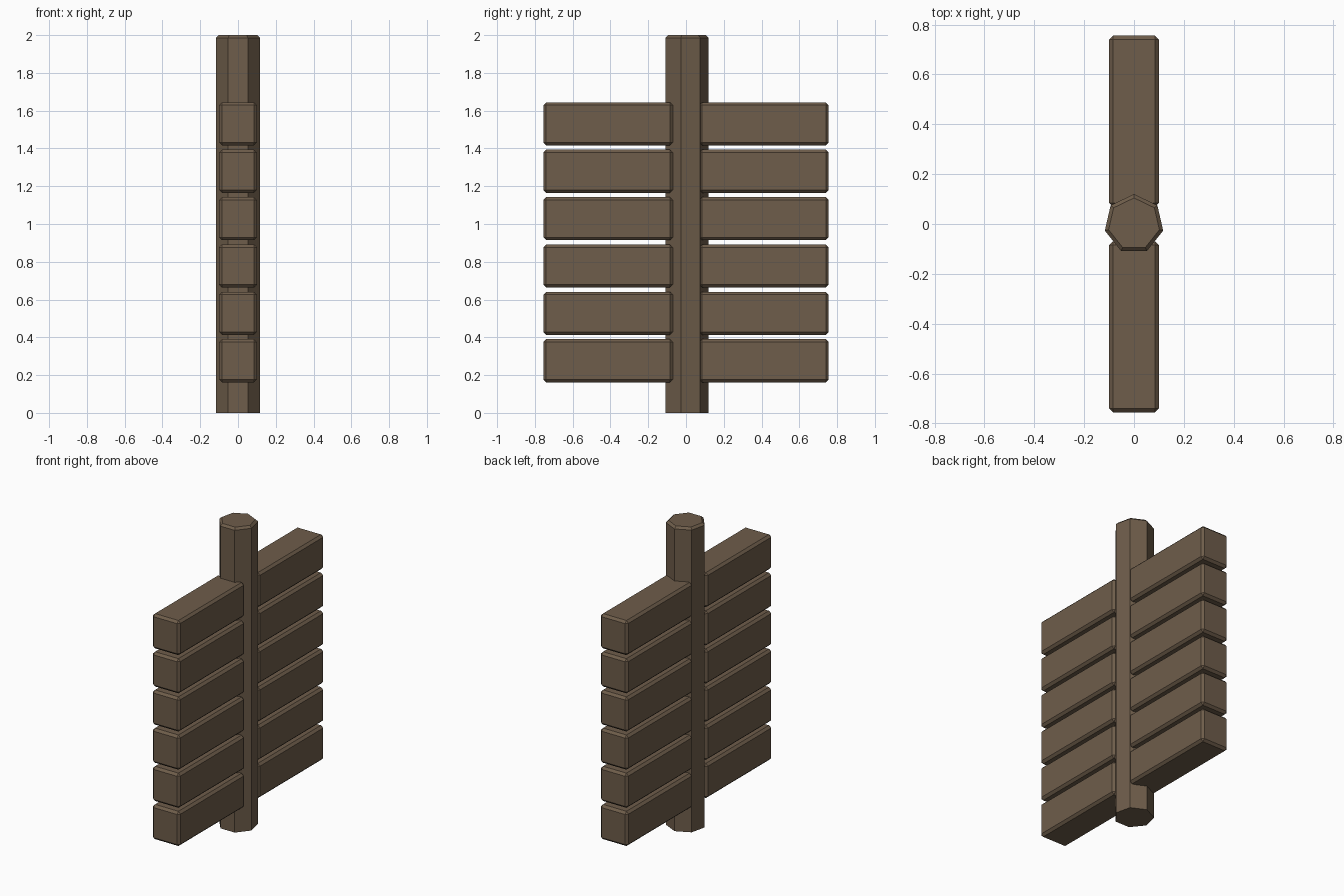
import bpy, bmesh, math
from mathutils import Matrix, Vector

if "Cube" in bpy.data.objects:
    bpy.data.objects.remove(bpy.data.objects["Cube"])

wood = bpy.data.materials.new("brown_wood")
wood.diffuse_color = (0.156, 0.109, 0.069, 1)
wood.use_nodes = True
wood.node_tree.nodes["Principled BSDF"].inputs["Base Color"].default_value = wood.diffuse_color


def finish(name, bm):
    mesh = bpy.data.meshes.new(name)
    bmesh.ops.recalc_face_normals(bm, faces=bm.faces)
    bm.to_mesh(mesh)
    bm.free()
    mesh.materials.append(wood)
    obj = bpy.data.objects.new(name, mesh)
    bpy.context.collection.objects.link(obj)
    return obj


# Seven-sided post with a chamfered top rim
def make_post(sides=7, radius=0.12, height=2.0, chamfer=0.014):
    bm = bmesh.new()
    ring = [bm.verts.new((radius * math.sin(math.tau * i / sides),
                          radius * math.cos(math.tau * i / sides), 0))
            for i in range(sides)]
    base = bm.faces.new(ring)
    out = bmesh.ops.extrude_face_region(bm, geom=[base], use_keep_orig=True)
    top = [v for v in out["geom"] if isinstance(v, bmesh.types.BMVert)]
    bmesh.ops.translate(bm, verts=top, vec=(0, 0, height))
    rim = [e for e in bm.edges if all(v.co.z > height - 0.01 for v in e.verts)]
    bmesh.ops.bevel(bm, geom=rim, offset=chamfer, segments=1, affect='EDGES')
    return finish("post", bm)


# Chamfered horizontal plank
def make_plank(name, center, size, chamfer=0.015):
    bm = bmesh.new()
    matrix = Matrix.Translation(center) @ Matrix.Diagonal((*size, 1))
    bmesh.ops.create_cube(bm, size=1, matrix=matrix)
    bmesh.ops.bevel(bm, geom=bm.edges[:], offset=chamfer, segments=1, affect='EDGES')
    return finish(name, bm)


make_post()

# Six planks on each side of the post
inner, outer = 0.07, 0.755
for row in range(6):
    z = 0.276 + 0.2508 * row
    for label, side in (("front", -1), ("back", 1)):
        make_plank(f"{label}_plank_{row + 1}",
                   Vector((0, side * (inner + outer) / 2, z)),
                   (0.2, outer - inner, 0.228))
